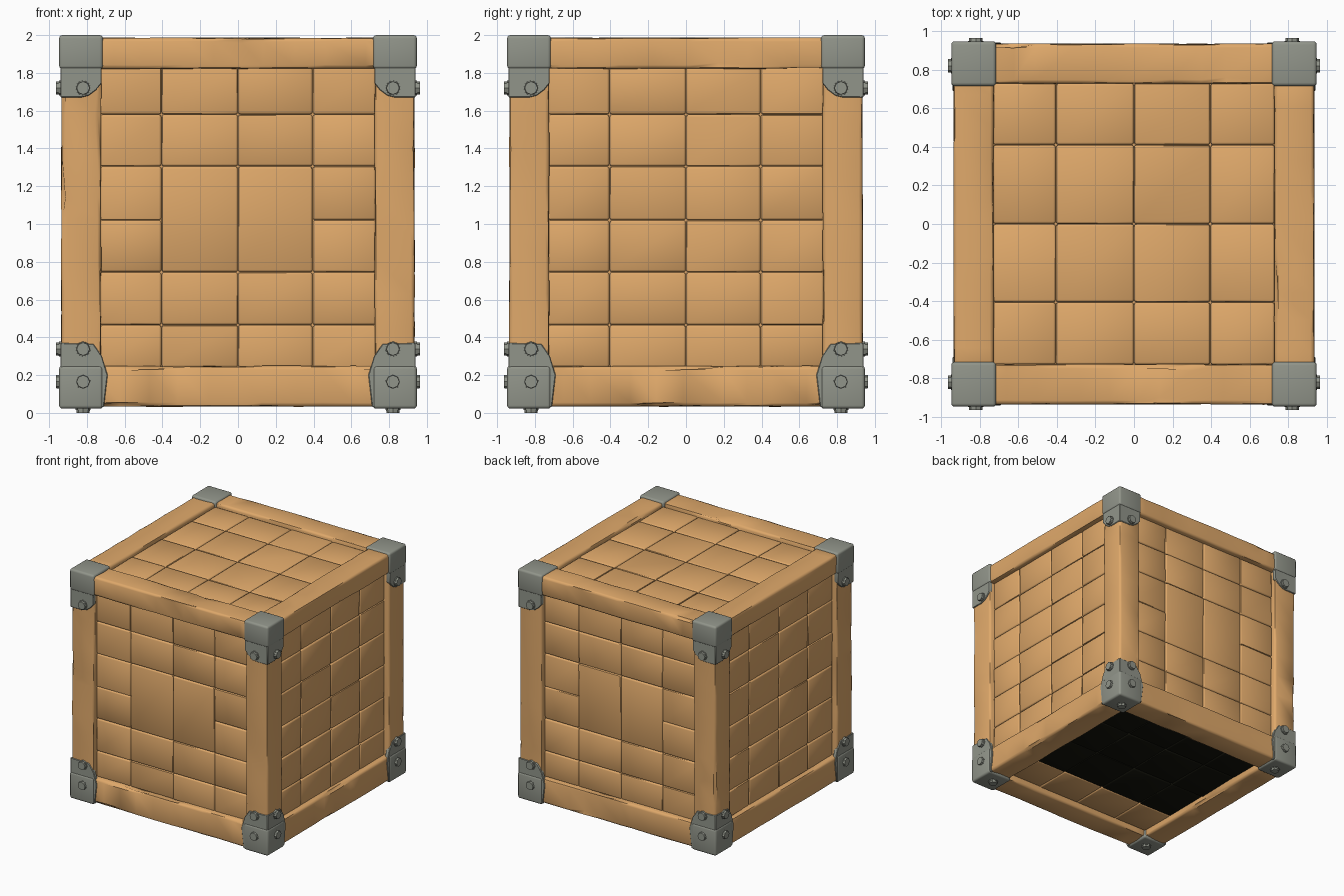
import bpy, bmesh, math, random
from mathutils import Matrix, Vector

if "Cube" in bpy.data.objects:
    bpy.data.objects.remove(bpy.data.objects["Cube"])

random.seed(4)


def material(name, rgb):
    m = bpy.data.materials.new(name)
    m.diffuse_color = (*rgb, 1)
    m.use_nodes = True
    m.node_tree.nodes["Principled BSDF"].inputs["Base Color"].default_value = m.diffuse_color
    return m


WOOD = material("warm wood", (0.74, 0.395, 0.145))
METAL = material("grey metal", (0.285, 0.30, 0.255))
DARK = material("dark underside", (0.006, 0.006, 0.003))


def finish(bm, name, mats, angle=35):
    bmesh.ops.recalc_face_normals(bm, faces=bm.faces)
    me = bpy.data.meshes.new(name)
    bm.to_mesh(me)
    bm.free()
    for m in mats:
        me.materials.append(m)
    ob = bpy.data.objects.new(name, me)
    bpy.context.collection.objects.link(ob)
    bpy.ops.object.select_all(action='DESELECT')
    ob.select_set(True)
    bpy.context.view_layer.objects.active = ob
    bpy.ops.object.shade_smooth_by_angle(angle=math.radians(angle))
    return ob


def merge(dst, src, matrix, index=0):
    """Append bmesh src to dst, transformed."""
    src.transform(matrix)
    for f in src.faces:
        f.material_index = index
    me = bpy.data.meshes.new("temp")
    src.to_mesh(me)
    src.free()
    dst.from_mesh(me)
    bpy.data.meshes.remove(me)


def bevel_sharp(bm, width, segments):
    edges = [e for e in bm.edges if len(e.link_faces) == 2 and e.calc_face_angle(0) > 0.6]
    bmesh.ops.bevel(bm, geom=edges, offset=width, segments=segments, profile=0.5, affect='EDGES')


def box(lo, hi, bevel=0.0, segments=1, cuts=0, axis=0):
    bm = bmesh.new()
    lo, hi = Vector(lo), Vector(hi)
    bmesh.ops.create_cube(bm, size=1)
    bm.transform(Matrix.Translation((lo + hi) / 2) @ Matrix.Diagonal((*(hi - lo), 1)))
    n = Vector([1 if i == axis else 0 for i in range(3)])
    for i in range(cuts):
        t = (i + 1 + random.uniform(-.25, .25)) / (cuts + 1)
        bmesh.ops.bisect_plane(bm, geom=bm.verts[:] + bm.edges[:] + bm.faces[:],
                               plane_co=lo.lerp(hi, t), plane_no=n)
    if bevel:
        bevel_sharp(bm, bevel, segments)
    return bm


def prism(points, vec, bevel):
    bm = bmesh.new()
    f = bm.faces.new([bm.verts.new(p) for p in points])
    r = bmesh.ops.extrude_face_region(bm, geom=[f])
    bmesh.ops.translate(bm, verts=[v for v in r['geom'] if isinstance(v, bmesh.types.BMVert)], vec=vec)
    bmesh.ops.recalc_face_normals(bm, faces=bm.faces)
    bevel_sharp(bm, bevel, 1)
    return bm


def beam(name, lo, hi, axis, turn):
    """Worn timber with a slightly dented surface."""
    bm = box(lo, hi, 0.02, 2, 9, axis)
    c = (Vector(lo) + Vector(hi)) / 2
    for v in bm.verts:
        inward = c - v.co
        inward[axis] = 0
        d = random.uniform(0, .006) + (.02 if random.random() < .05 else 0)
        v.co += inward.normalized() * d
    bm.transform(turn)
    finish(bm, name, [WOOD], 50)


def bolt(bm, centre, direction):
    """Flat round head with a narrow collar."""
    rot = Vector(direction).to_track_quat('Z', 'Y').to_matrix().to_4x4()
    for r, z0, z1 in ((.042, -.02, .006), (.036, .004, .022)):
        b = bmesh.new()
        bmesh.ops.create_cone(b, cap_ends=True, segments=8, radius1=r, radius2=r * .95, depth=z1 - z0)
        b.transform(Matrix.Translation((0, 0, (z0 + z1) / 2)))
        merge(bm, b, Matrix.Translation(centre) @ rot)


turns = [Matrix.Rotation(k * math.pi / 2, 4, 'Z') for k in range(4)]
sides = ("front", "right", "back", "left")

# Frame timbers: one post and two rails per side
for k, side in enumerate(sides):
    beam(side + "_post", (.722, -.937, .1), (.937, -.722, 1.9), 2, turns[k])
    beam(side + "_top_rail", (-.8, -.937, 1.82), (.8, -.725, 1.988), 0, turns[k])
    beam(side + "_bottom_rail", (-.8, -.937, .032), (.8, -.725, .25), 0, turns[k])

# Inner core behind the plank gaps
finish(box((-.875, -.875, .11), (.875, .875, 1.93)), "inner_core", [WOOD])

# Metal corner brackets and bolts, modelled at +x +y and turned
TOP = [(.941, 1.85), (.722, 1.85), (.722, 1.745), (.75, 1.71), (.79, 1.68), (.83, 1.67), (.941, 1.67)]
LOW = [(.941, .03), (.71, .03), (.69, .2), (.705, .25), (.72, .3), (.765, .365), (.941, .37)]


def bracket(name, zlo, zhi, profile, bolt_heights, under, turn):
    bm = bmesh.new()
    merge(bm, box((.715, .715, zlo), (.947, .947, zhi), .018, 3), Matrix())
    merge(bm, prism([(u, .91, z) for u, z in profile], (0, .031, 0), .004), Matrix())
    merge(bm, prism([(.91, u, z) for u, z in profile], (.031, 0, 0), .004), Matrix())
    for z in bolt_heights:
        bolt(bm, (.82, .942, z), (0, 1, 0))
        bolt(bm, (.942, .82, z), (1, 0, 0))
    if under:
        b = bmesh.new()
        bolt(b, (.82, .82, .022), (0, 0, -1))
        merge(bm, b, Matrix())
    bm.transform(turn)
    finish(bm, name, [METAL], 40)


for k, t in enumerate(turns):
    bracket("top_corner_bracket_%d" % (k + 1), 1.82, 2.0, TOP, (1.72,), False, t)
    bracket("bottom_corner_bracket_%d" % (k + 1), .022, .25, LOW, (.165, .338), True, t)

# Plank panels: (u, v) cells on a face, w pointing outward
COLS = [-.73, -.405, 0, .395, .73]
ROWS = [.24, .465, .745, 1.02, 1.305, 1.58, 1.83]
LEVELS = [-.73, -.405, 0, .41, .73]


def panel(name, rows, depth, matrix, tall=False, underside=False):
    bm = bmesh.new()
    for i in range(4):
        for j in range(len(rows) - 1):
            v0, v1 = rows[j], rows[j + 1]
            if tall and i in (1, 2) and j in (2, 3):   # two tall planks mid-panel
                if j == 3:
                    continue
                v1 = rows[4]
            g = .001
            b = box((COLS[i] + g, v0 + g, depth - .07), (COLS[i + 1] - g, v1 - g, depth), .012, 2)
            tilt = random.uniform(-.01, .02)
            mid = (v0 + v1) / 2
            for v in b.verts:
                if v.co.z > depth - .03:
                    v.co.z += (v.co.y - mid) * tilt + random.uniform(-.002, .002)
            idx = 1 if underside and v0 < .4 else 0
            merge(bm, b, matrix, idx)
    finish(bm, name, [WOOD, DARK] if underside else [WOOD], 50)


upright = Matrix.Rotation(math.pi / 2, 4, 'X')      # (u, v, w) -> (u, -w, v)
for k, side in enumerate(sides):
    panel(side + "_planks", ROWS, .89, turns[k] @ upright, tall=k in (0, 2))
lift = Matrix.Translation((0, 0, 1))
panel("top_planks", LEVELS, .955, lift)
panel("bottom_planks", LEVELS, .915, lift @ Matrix.Rotation(math.pi, 4, 'X'), underside=True)
